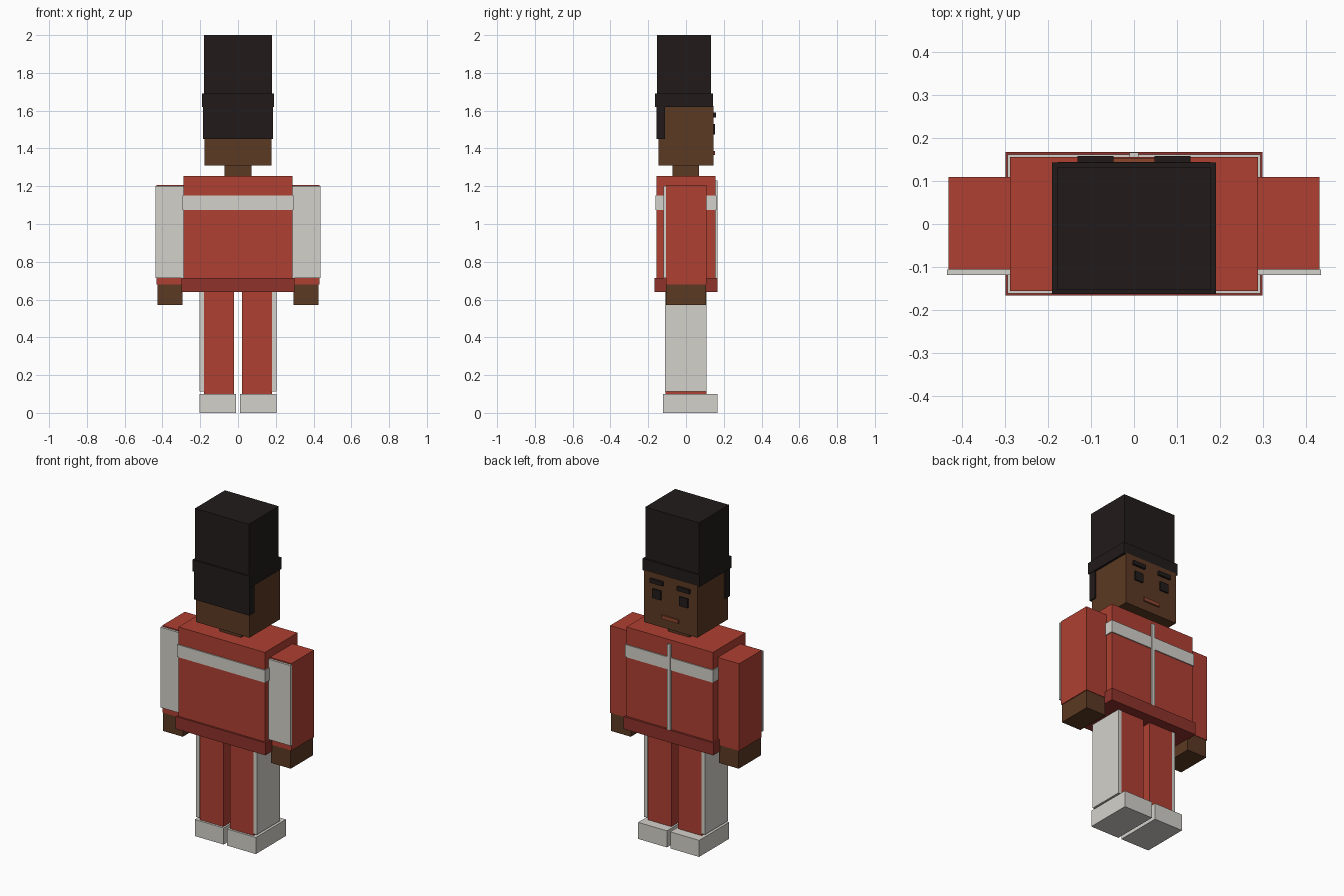
import bpy, bmesh
from mathutils import Vector

if "Cube" in bpy.data.objects:
    bpy.data.objects.remove(bpy.data.objects["Cube"])


def material(name, r, g, b):
    m = bpy.data.materials.new(name)
    m.diffuse_color = [(c / 255) ** 2.2 for c in (r, g, b)] + [1]
    m.use_nodes = True
    m.node_tree.nodes["Principled BSDF"].inputs["Base Color"].default_value = m.diffuse_color
    return m


RED = material("red_cloth", 174, 66, 53)
DARK_RED = material("dark_red_cloth", 142, 54, 47)
WHITE = material("off_white", 211, 208, 201)
SKIN = material("skin", 92, 60, 40)
BLACK = material("black", 38, 33, 32)
LIP = material("lip", 140, 72, 50)


def box(name, mat, x, y, z):
    """Box from (min, max) ranges on each axis."""
    mid = Vector([(a + b) / 2 for a, b in (x, y, z)])
    size = [b - a for a, b in (x, y, z)]
    bm = bmesh.new()
    bmesh.ops.create_cube(bm, size=1)
    bmesh.ops.scale(bm, vec=size, verts=bm.verts)
    mesh = bpy.data.meshes.new(name)
    bm.to_mesh(mesh)
    bm.free()
    mesh.materials.append(mat)
    ob = bpy.data.objects.new(name, mesh)
    ob.location = mid
    bpy.context.collection.objects.link(ob)


def centred(name, mat, half, y, z):
    box(name, mat, (-half, half), y, z)


def pair(name, mat, x, y, z):
    box(name + "_right", mat, x, y, z)
    box(name + "_left", mat, (-x[1], -x[0]), y, z)


# Hat, hair and head (the face looks towards +y)
centred("hat_crown", BLACK, 0.18, (-0.154, 0.132), (1.69, 2.0))
centred("hat_band", BLACK, 0.191, (-0.163, 0.143), (1.62, 1.69))
centred("back_hair", BLACK, 0.186, (-0.157, -0.11), (1.45, 1.62))
centred("head", SKIN, 0.178, (-0.145, 0.145), (1.31, 1.625))
centred("neck", SKIN, 0.072, (-0.072, 0.07), (1.25, 1.31))

# Face
pair("eyebrow", BLACK, (0.048, 0.132), (0.145, 0.158), (1.565, 1.59))
pair("eye", BLACK, (0.062, 0.118), (0.145, 0.154), (1.475, 1.53))
centred("mouth", LIP, 0.055, (0.145, 0.154), (1.365, 1.387))

# Jacket
centred("jacket_body", RED, 0.289, (-0.156, 0.156), (0.66, 1.255))
centred("jacket_hem", DARK_RED, 0.30, (-0.167, 0.168), (0.64, 0.715))
centred("chest_stripe", WHITE, 0.295, (-0.162, 0.162), (1.075, 1.15))
centred("zip", WHITE, 0.011, (0.15, 0.167), (0.69, 1.23))

# Arms
pair("sleeve", RED, (0.289, 0.432), (-0.106, 0.109), (0.68, 1.207))
pair("sleeve_stripe", WHITE, (0.289, 0.436), (-0.119, -0.106), (0.715, 1.2))
pair("hand", SKIN, (0.295, 0.427), (-0.106, 0.106), (0.57, 0.68))

# Legs and shoes
pair("leg", RED, (0.022, 0.18), (-0.108, 0.108), (0.1, 0.65))
pair("leg_stripe", WHITE, (0.18, 0.203), (-0.11, 0.109), (0.112, 0.645))
pair("shoe", WHITE, (0.011, 0.204), (-0.121, 0.166), (0.0, 0.1))
